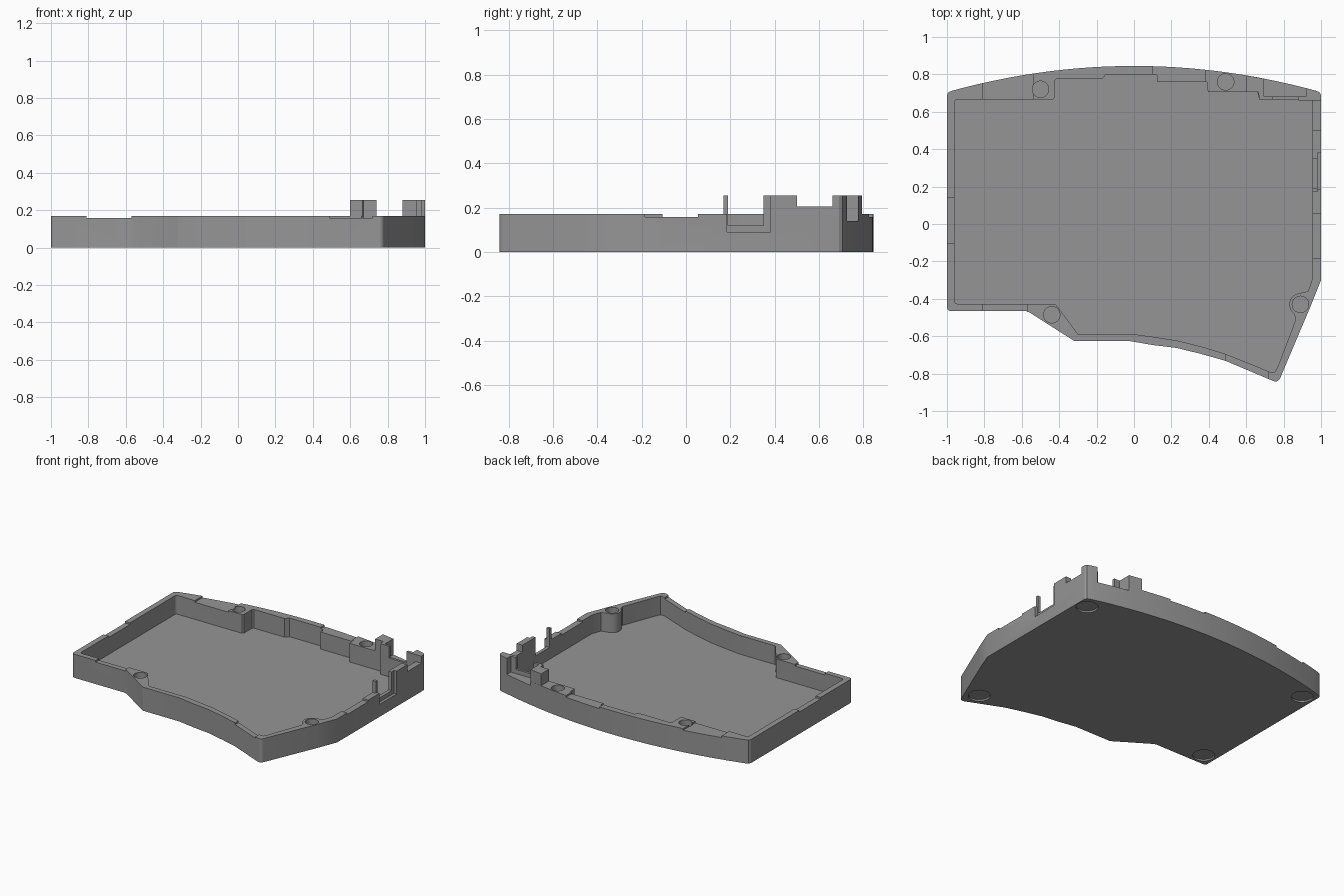
import bpy, bmesh, math

grey = bpy.data.materials.new("case grey")
grey.diffuse_color = (0.3, 0.3, 0.3, 1)


def prism(name, pts, z0, z1):
    """Upright solid from a plan outline."""
    bm = bmesh.new()
    face = bm.faces.new([bm.verts.new((x, y, z0)) for x, y in pts])
    ext = bmesh.ops.extrude_face_region(bm, geom=[face])
    for v in ext["geom"]:
        if isinstance(v, bmesh.types.BMVert):
            v.co.z = z1
    bmesh.ops.recalc_face_normals(bm, faces=bm.faces)
    me = bpy.data.meshes.new(name)
    bm.to_mesh(me)
    bm.free()
    me.materials.append(grey)
    ob = bpy.data.objects.new(name, me)
    bpy.context.collection.objects.link(ob)
    return ob


def box(name, x0, x1, y0, y1, z0, z1):
    return prism(name, [(x0, y0), (x1, y0), (x1, y1), (x0, y1)], z0, z1)


def arc(cx, cy, r, a0, a1, n):
    return [(cx + r * math.cos(math.radians(a0 + (a1 - a0) * i / n)),
             cy + r * math.sin(math.radians(a0 + (a1 - a0) * i / n))) for i in range(n + 1)]


def disc(name, x, y, r, z0, z1):
    return prism(name, arc(x, y, r, 0, 350, 35), z0, z1)


def boolean(ob, other, op="DIFFERENCE"):
    m = ob.modifiers.new("cut", "BOOLEAN")
    m.operation, m.object, m.solver = op, other, "EXACT"
    bpy.context.view_layer.objects.active = ob
    bpy.ops.object.modifier_apply(modifier=m.name)
    bpy.data.objects.remove(other)


def smooth(ob):
    bpy.ops.object.select_all(action="DESELECT")
    ob.select_set(True)
    bpy.context.view_layer.objects.active = ob
    bpy.ops.object.shade_smooth_by_angle(angle=math.radians(25))


# Outer outline: bowed back, straight sides, stepped front with a pointed corner
back = [(0.97 - 1.94 * i / 32, 0.845 - 0.14 * (0.97 - 1.94 * i / 32) ** 2) for i in range(33)]
outer = ([(1, -0.3), (1, 0.69), (0.991, 0.705)] + back +
         [(-0.991, 0.705), (-1, 0.69)] + arc(-0.98, -0.445, 0.02, 180, 270, 4) +
         [(-0.58, -0.465), (-0.56, -0.472), (-0.32, -0.625), (-0.03, -0.625), (0.1, -0.647),
          (0.23, -0.663), (0.36, -0.695), (0.49, -0.732)] +
         arc(0.756, -0.815, 0.027, 248, 338, 5) + [(0.94, -0.45)])
tray = prism("tray", outer, 0, 0.17)

# Inner cavity: stepped back wall, wall wrapping round the right front boss
inner = ([(-0.945, 0.665), (-0.435, 0.665), (-0.425, 0.675), (-0.425, 0.765), (-0.415, 0.775),
          (-0.17, 0.775), (-0.15, 0.8), (0.115, 0.8), (0.125, 0.79), (0.125, 0.76),
          (0.39, 0.76), (0.395, 0.705), (0.66, 0.705), (0.67, 0.665), (0.955, 0.665),
          (0.955, -0.29), (0.93, -0.36)] + arc(0.89, -0.43, 0.06, 100, 235, 10) +
         [(0.865, -0.51), (0.77, -0.76), (0.755, -0.79), (0.725, -0.79), (0.61, -0.743),
          (0.49, -0.695), (0.36, -0.655), (0.23, -0.623), (0.1, -0.603), (-0.01, -0.588),
          (-0.3, -0.588), (-0.42, -0.427)] +
         arc(-0.945, -0.412, 0.015, 270, 180, 3) + arc(-0.945, 0.65, 0.015, 180, 120, 2))
boolean(tray, prism("cavity", inner, 0.035, 0.4))

# Shallow dips in the rim
for dip in [(-0.81, -0.54, 0.6, 0.9), (0.10, 0.38, 0.7, 0.9), (-0.81, -0.57, -0.6, -0.4),
            (0.49, 0.72, -0.9, -0.67), (-1.1, -0.9, -0.105, 0.14), (0.9, 1.1, -0.185, 0.055)]:
    boolean(tray, box("rim_dip", *dip, 0.158, 0.4))

# Deeper recess in the back wall near the right corner
boolean(tray, box("back_recess", 0.695, 0.92, 0.682, 0.9, 0.14, 0.4))

# Blind screw holes
for x, y in [(-0.5, 0.72), (0.49, 0.76), (-0.44, -0.485), (0.89, -0.43)]:
    boolean(tray, disc("screw_hole", x, y, 0.044, 0.08, 0.4))

# Round foot recesses underneath
for x, y in [(0.92, 0.62), (0.715, -0.72), (-0.91, 0.625), (-0.91, -0.375)]:
    boolean(tray, disc("foot_recess", x, y, 0.072, -0.1, 0.012))

# Raised right wall with its rounded back corner
low = [(0.955, 0.35), (1, 0.35), (1, 0.69), (0.991, 0.705), (0.97, 0.713), (0.955, 0.717)]
boolean(tray, prism("side_wall", low, 0.1, 0.205), "UNION")
boolean(tray, box("side_block", 0.955, 1, 0.35, 0.5, 0.1, 0.255), "UNION")
corner = [(0.88, 0.66), (1, 0.66), (1, 0.69), (0.991, 0.705), (0.97, 0.713),
          (0.92, 0.7265), (0.92, 0.682), (0.88, 0.682)]
boolean(tray, prism("corner_post", corner, 0.1, 0.255), "UNION")

# L-shaped raised block on the back wall
block = [(0.6, 0.705), (0.665, 0.705), (0.67, 0.665), (0.74, 0.665), (0.74, 0.682),
         (0.695, 0.682), (0.695, 0.777), (0.6, 0.794)]
boolean(tray, prism("back_block", block, 0.1, 0.255), "UNION")

# Connector opening in the right wall with a shallow outer rebate
boolean(tray, box("opening", 0.9, 1.1, 0.185, 0.35, 0.12, 0.4))
boolean(tray, box("opening_rebate", 0.98, 1.1, 0.185, 0.38, 0.09, 0.4))

# Thin post beside the opening
boolean(tray, box("thin_post", 0.955, 0.98, 0.17, 0.19, 0.1, 0.255), "UNION")
smooth(tray)
